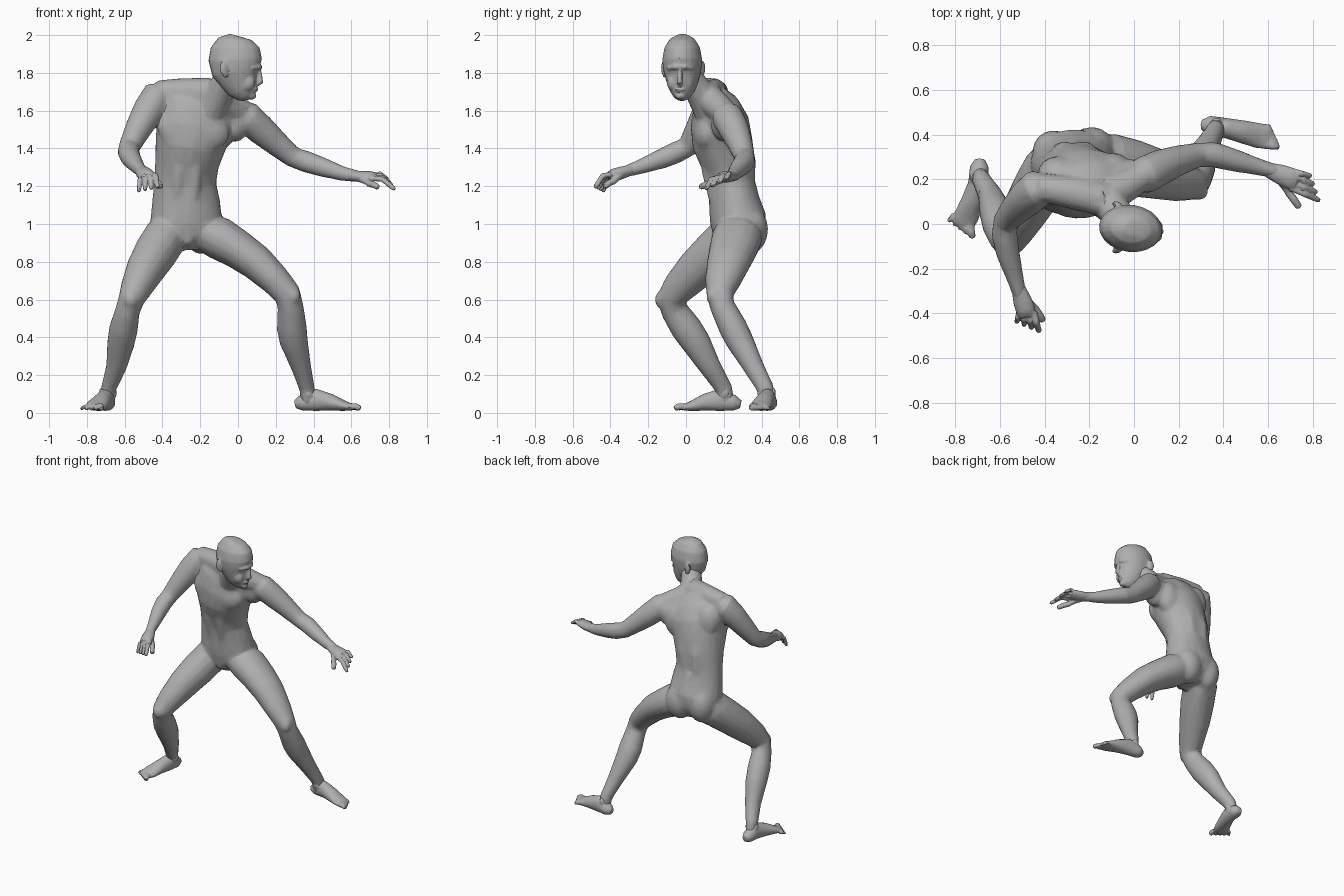
import bpy, bmesh, math
from mathutils import Vector, Matrix

skin = bpy.data.materials.new("grey_clay")
skin.diffuse_color = (0.43, 0.43, 0.43, 1)


def loft(bm, sections, side, n=16):
    """Tube through sections (x, y, z, half width along side, half depth)."""
    pts = [Vector(s[:3]) for s in sections]
    rings = []
    for i, s in enumerate(sections):
        t = (pts[min(i + 1, len(pts) - 1)] - pts[max(i - 1, 0)]).normalized()
        u = Vector(side)
        u = (u - t * u.dot(t)).normalized()
        v = t.cross(u)
        a, b = s[3], s[-1]
        rings.append([bm.verts.new(pts[i] + u * a * math.cos(k * math.tau / n)
                                   + v * b * math.sin(k * math.tau / n)) for k in range(n)])
    for r, q in zip(rings, rings[1:]):
        for k in range(n):
            bm.faces.new((r[k], r[(k + 1) % n], q[(k + 1) % n], q[k]))
    bm.faces.new(rings[0][::-1])
    bm.faces.new(rings[-1])


def blob(bm, centre, radii, yaw=0):
    """Ellipsoid muscle or bump."""
    m = Matrix.Translation(centre) @ Matrix.Rotation(yaw, 4, 'Z') @ Matrix.Diagonal((*radii, 1))
    bmesh.ops.create_uvsphere(bm, u_segments=16, v_segments=10, radius=1, matrix=m)


def digit(bm, base, tip, r, lift):
    """Finger or toe with a raised middle knuckle."""
    base, tip = Vector(base), Vector(tip)
    mid = base.lerp(tip, 0.5) + Vector((0, 0, lift))
    end = mid.lerp(tip, 0.85)
    side = (tip - base).cross(Vector((0, 0, 1)))
    loft(bm, [(*base, r), (*mid, r), (*end, r * 0.9), (*tip, r * 0.5)], side, 10)


def row(bm, base0, base1, tip0, tip1, count, r0, r1, lift):
    """Evenly spread digits between two outer ones."""
    for i in range(count):
        f = i / (count - 1)
        digit(bm, Vector(base0).lerp(Vector(base1), f), Vector(tip0).lerp(Vector(tip1), f),
              r0 + (r1 - r0) * f, lift)


def finish(bm, name, voxel, ratio, soften):
    """Fuse overlapping parts into one skin, then reduce to broad facets."""
    bmesh.ops.recalc_face_normals(bm, faces=bm.faces)
    me = bpy.data.meshes.new(name)
    bm.to_mesh(me)
    bm.free()
    ob = bpy.data.objects.new(name, me)
    bpy.context.collection.objects.link(ob)
    rm = ob.modifiers.new("fuse", 'REMESH')
    rm.mode, rm.voxel_size = 'VOXEL', voxel
    sm = ob.modifiers.new("soften", 'SMOOTH')
    sm.factor, sm.iterations = 0.5, soften
    de = ob.modifiers.new("facet", 'DECIMATE')
    de.ratio = ratio
    bpy.ops.object.select_all(action='DESELECT')
    ob.select_set(True)
    bpy.context.view_layer.objects.active = ob
    bpy.ops.object.convert(target='MESH')
    ob.data.materials.clear()
    ob.data.materials.append(skin)
    bpy.ops.object.shade_smooth_by_angle(angle=math.radians(24))


body = bmesh.new()

# torso from crotch to collar
loft(body, [(-.26, .29, .87, .09, .08), (-.265, .28, .95, .185, .135), (-.275, .275, 1.03, .19, .15),
            (-.275, .255, 1.12, .18, .135), (-.28, .24, 1.22, .165, .125), (-.27, .225, 1.32, .17, .143),
            (-.25, .193, 1.43, .19, .16), (-.225, .178, 1.54, .207, .155), (-.195, .16, 1.63, .19, .12),
            (-.165, .14, 1.69, .11, .07)], (1, .1, 0), 24)
# neck and nape
loft(body, [(-.15, .13, 1.60, .09), (-.09, .065, 1.71, .075), (-.045, .0, 1.80, .066)], (1, 0, 0))
blob(body, (-.12, .12, 1.68), (.085, .07, .075))
# trapezius and collar on both sides
loft(body, [(-.43, .165, 1.70, .06), (-.3, .145, 1.70, .072), (-.14, .11, 1.70, .075)], (0, 1, 0))
loft(body, [(-.12, .12, 1.67, .075), (-.04, .17, 1.62, .075), (.05, .22, 1.585, .06)], (0, 1, 0))
# chest, shoulder blades, back of the armpits, buttocks, belly and groin
for c, r, yaw in [((-.33, .088, 1.51), (.10, .045, .085), -.2), ((-.14, .09, 1.48), (.10, .045, .085), .3),
                  ((-.34, .235, 1.56), (.09, .07, .12), .1), ((-.10, .245, 1.51), (.09, .075, .12), .1),
                  ((-.37, .18, 1.60), (.08, .08, .11), 0), ((-.015, .21, 1.535), (.075, .08, .10), 0),
                  ((-.36, .325, .98), (.095, .095, .13), 0), ((-.19, .335, .97), (.105, .10, .13), 0),
                  ((-.27, .175, 1.12), (.09, .05, .16), 0), ((-.265, .19, .925), (.04, .045, .045), 0)]:
    blob(body, c, r, yaw)
# long muscles beside the spine and stomach columns
for s in (-1, 1):
    loft(body, [(-.28 + s * .045, .34, 1.04, .02), (-.28 + s * .045, .328, 1.22, .04),
                (-.265 + s * .05, .33, 1.34, .04), (-.24 + s * .05, .30, 1.49, .03)], (1, 0, 0), 10)
    loft(body, [(-.275 + s * .035, .165, 1.04, .02), (-.275 + s * .045, .14, 1.18, .033),
                (-.27 + s * .045, .115, 1.29, .035), (-.255 + s * .045, .09, 1.40, .02)], (1, 0, 0), 10)

# left arm reaching out
loft(body, [(-.04, .195, 1.60, .05), (.05, .22, 1.565, .085), (.12, .255, 1.50, .08), (.20, .285, 1.43, .068),
            (.29, .31, 1.355, .055), (.36, .31, 1.33, .057), (.45, .285, 1.30, .051), (.56, .255, 1.265, .038),
            (.65, .232, 1.25, .03)], (0, 1, 0))
blob(body, (.33, .325, 1.345), (.04, .03, .035))
# right arm bent forward
loft(body, [(-.37, .18, 1.68, .05), (-.43, .16, 1.672, .087), (-.475, .12, 1.60, .084), (-.525, .07, 1.51, .072),
            (-.575, .01, 1.41, .057), (-.58, -.05, 1.38, .058), (-.565, -.13, 1.345, .053),
            (-.53, -.25, 1.30, .038), (-.508, -.33, 1.275, .03)], (1, 0, 0))
blob(body, (-.595, .01, 1.395), (.035, .04, .035))

# right leg
loft(body, [(-.32, .28, 1.05, .05), (-.345, .28, 1.00, .10, .11), (-.385, .24, .93, .115, .125),
            (-.435, .15, .85, .115, .117), (-.49, .055, .76, .103, .108), (-.54, -.04, .66, .083, .088),
            (-.565, -.078, .60, .069, .078), (-.585, -.06, .54, .065, .073), (-.605, .0, .45, .076, .083),
            (-.62, .055, .37, .073, .078), (-.645, .13, .24, .054, .058), (-.685, .20, .13, .041, .046),
            (-.69, .215, .05, .037, .042)], (1, 0, 0))
# left leg
loft(body, [(-.26, .28, .99, .05), (-.20, .28, .97, .12, .10), (-.10, .27, .925, .135, .114),
            (.0, .25, .865, .128, .103), (.10, .225, .795, .115, .095), (.20, .195, .70, .095, .081),
            (.26, .18, .63, .073, .073), (.277, .19, .57, .066, .068), (.285, .25, .45, .076, .08),
            (.295, .285, .38, .073, .075), (.335, .36, .24, .055, .053), (.365, .42, .13, .046, .041),
            (.37, .433, .05, .042, .037)], (0, 1, 0))
# kneecaps
blob(body, (-.567, -.125, .60), (.042, .04, .05))
blob(body, (.29, .145, .62), (.042, .038, .05))
finish(body, "body", .008, .06, 12)

# left hand with curled fingers
hand = bmesh.new()
loft(hand, [(.58, .25, 1.258, .03, .028), (.66, .22, 1.25, .046, .03), (.70, .205, 1.252, .048, .028),
            (.73, .195, 1.25, .044, .021)], (.35, .92, .1))
row(hand, (.71, .238, 1.252), (.70, .163, 1.243), (.795, .215, 1.235), (.832, .105, 1.182), 4, .0125, .0145, .024)
for a, b in [((.64, .215, 1.24), (.695, .14, 1.215)), ((.69, .145, 1.215), (.742, .073, 1.195))]:
    digit(hand, a, b, .018, .004)
finish(hand, "left_hand", .005, .18, 2)

# right hand, more tightly curled
hand = bmesh.new()
loft(hand, [(-.52, -.28, 1.29, .03, .028), (-.497, -.35, 1.268, .044, .034), (-.486, -.385, 1.26, .044, .032),
            (-.478, -.41, 1.25, .04, .024)], (.85, .35, .25))
row(hand, (-.515, -.395, 1.24), (-.448, -.397, 1.262), (-.525, -.44, 1.168), (-.425, -.483, 1.19), 4, .013, .015, .03)
for a, b in [((-.49, -.335, 1.262), (-.44, -.38, 1.23)), ((-.445, -.375, 1.232), (-.406, -.435, 1.195))]:
    digit(hand, a, b, .018, .004)
finish(hand, "right_hand", .005, .18, 2)

# left foot with toes and ankle bones
foot = bmesh.new()
loft(foot, [(.302, .445, .045, .022), (.335, .442, .052, .043, .042), (.41, .43, .07, .045, .06),
            (.49, .412, .056, .052, .045), (.56, .395, .038, .057, .028), (.605, .385, .03, .052, .018)], (.2, 1, 0))
for y in (.392, .462):
    blob(foot, (.37, y, .105), (.022, .014, .03))
row(foot, (.575, .437, .028), (.595, .353, .032), (.612, .438, .018), (.65, .347, .022), 5, .011, .018, .008)
finish(foot, "left_foot", .006, .14, 4)

# right foot with toes and ankle bones
foot = bmesh.new()
loft(foot, [(-.69, .29, .045, .022), (-.692, .255, .052, .043, .042), (-.70, .18, .07, .043, .06),
            (-.725, .10, .056, .05, .045), (-.75, .035, .038, .057, .028), (-.765, -.005, .03, .05, .018)], (1, .2, 0))
for x in (-.722, -.656):
    blob(foot, (x, .205, .105), (.014, .022, .03))
row(foot, (-.805, .045, .028), (-.735, -.01, .032), (-.832, .01, .018), (-.722, -.062, .022), 5, .011, .018, .008)
finish(foot, "right_foot", .006, .14, 4)

# head turned towards the reaching arm
head = bmesh.new()
loft(head, [(-.01, -.02, 1.998, .035, .03), (-.015, -.02, 1.98, .09, .065), (-.015, -.02, 1.935, .13, .094),
            (-.015, -.02, 1.87, .143, .106), (-.01, -.02, 1.81, .13, .10), (.008, -.02, 1.76, .104, .086),
            (.028, -.022, 1.71, .08, .067), (.045, -.024, 1.675, .052, .044), (.05, -.025, 1.657, .025, .02)],
     (1, -.12, 0), 20)
# nose, brow, cheeks, ears, lips and chin
loft(head, [(.112, -.032, 1.82, .010), (.117, -.033, 1.78, .013), (.118, -.034, 1.752, .017), (.10, -.032, 1.738, .012)], (0, 1, 0), 10)
loft(head, [(.085, .035, 1.825, .012), (.115, -.005, 1.832, .014), (.113, -.06, 1.832, .014), (.075, -.095, 1.825, .012)], (0, 0, 1), 10)
for s in (-1, 1):
    blob(head, (.05, -.03 + s * .045, 1.75), (.04, .026, .045))
    blob(head, (-.075, -.015 + s * .102, 1.825), (.024, .014, .04), -s * .3)
    blob(head, (-.068, -.015 + s * .098, 1.795), (.015, .012, .02))
blob(head, (.088, -.032, 1.712), (.02, .03, .012))
blob(head, (.072, -.03, 1.677), (.025, .028, .018))
finish(head, "head", .006, .12, 4)
